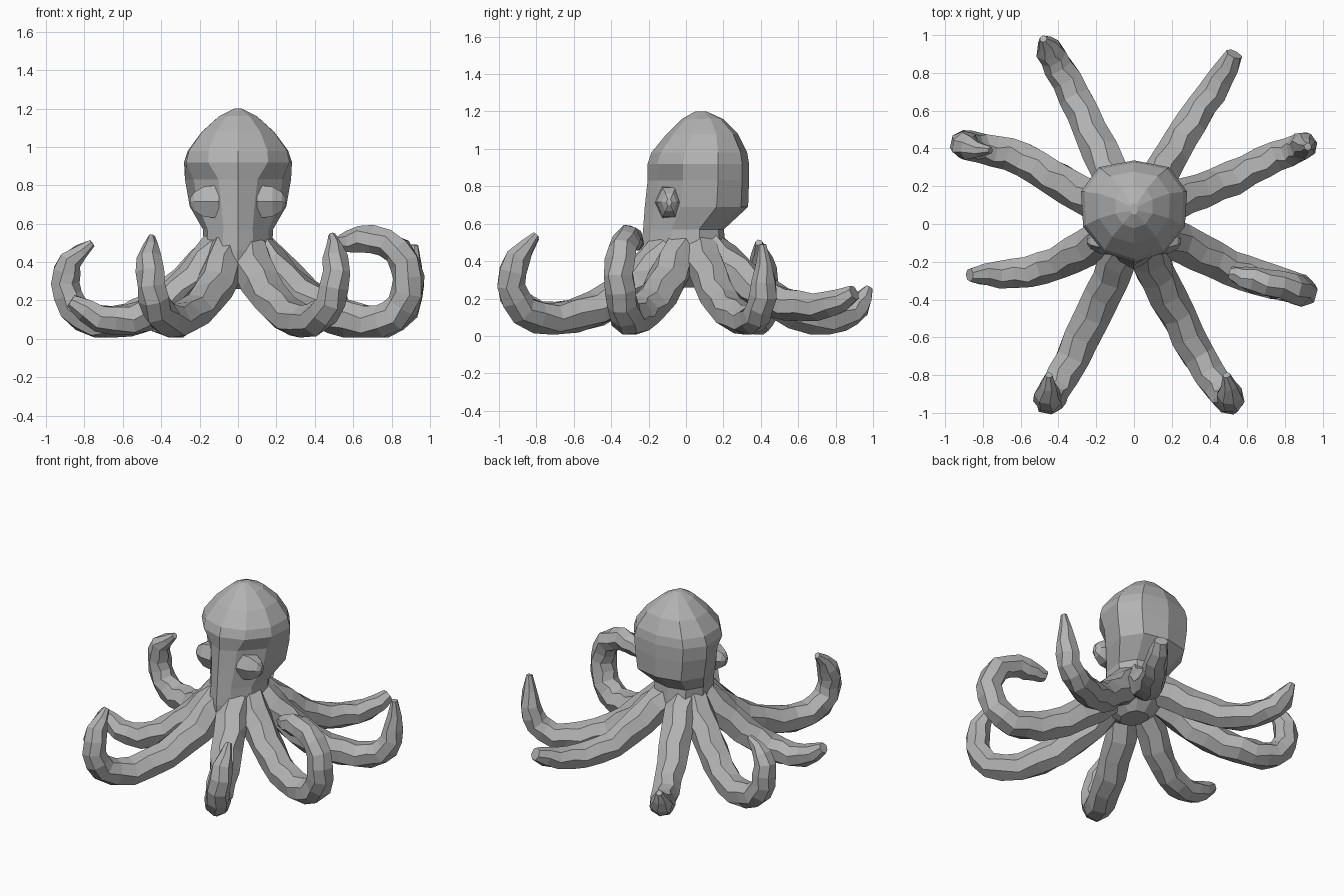
import bpy, bmesh, math, random
from mathutils import Vector

if "Cube" in bpy.data.objects:
    bpy.data.objects.remove(bpy.data.objects["Cube"])

random.seed(4)
grey = bpy.data.materials.new("plain_grey")
grey.diffuse_color = (0.45, 0.45, 0.45, 1)
grey.use_nodes = True
grey.node_tree.nodes["Principled BSDF"].inputs["Base Color"].default_value = grey.diffuse_color


def loft(name, rings):
    """Skin a list of equal-sized point rings and close both ends."""
    bm = bmesh.new()
    loops = [[bm.verts.new(p) for p in ring] for ring in rings]
    n = len(loops[0])
    for a, b in zip(loops, loops[1:]):
        for i in range(n):
            j = (i + 1) % n
            bm.faces.new((a[i], a[j], b[j], b[i]))
    bm.faces.new(loops[0][::-1])
    bm.faces.new(loops[-1])
    bmesh.ops.recalc_face_normals(bm, faces=bm.faces)
    mesh = bpy.data.meshes.new(name)
    bm.to_mesh(mesh)
    bm.free()
    mesh.materials.append(grey)
    obj = bpy.data.objects.new(name, mesh)
    bpy.context.collection.objects.link(obj)
    return obj


def spline(points):
    """Add a smooth midpoint between neighbouring path points."""
    p = [Vector(q) for q in points]
    p = [2 * p[0] - p[1]] + p + [2 * p[-1] - p[-2]]
    out = []
    for i in range(1, len(p) - 2):
        out += [p[i], (9 * (p[i] + p[i + 1]) - p[i - 1] - p[i + 2]) / 16]
    return out + [p[-2]]


parts = []


def tentacle(name, points, tip=0.02):
    path = spline(points)
    last = len(path) - 1
    flat = Vector((path[-1].x - path[0].x, path[-1].y - path[0].y, 0))
    side = Vector((-flat.y, flat.x, 0)).normalized()
    rings = []
    for i, c in enumerate(path):
        tangent = (path[min(i + 1, last)] - path[max(i - 1, 0)]).normalized()
        across = (side - tangent * side.dot(tangent)).normalized()
        up = tangent.cross(across)
        t = i / last
        r = 0.11 - 0.046 * t if t < 0.85 else 0.071 + (tip - 0.071) * (t - 0.85) / 0.15
        ring = []
        for k in range(7):
            a = math.tau * k / 7 + 0.2 * (i % 2)
            s = r * random.uniform(0.94, 1.06)
            q = c + across * s * math.cos(a) + up * s * math.sin(a)
            q.z = max(q.z, 0.004 + 0.0005 * k)
            ring.append(q)
        rings.append(ring)
    parts.append(loft(name, rings))


# Head and body: height, centre y, half width, half depth, narrowing of the face
sections = [
    (0.26, 0.00, 0.08, 0.10, 0.0), (0.35, -0.01, 0.18, 0.22, 0.1),
    (0.46, -0.01, 0.18, 0.225, 0.3), (0.57, -0.01, 0.185, 0.215, 0.4),
    (0.69, 0.06, 0.255, 0.275, 0.55), (0.83, 0.07, 0.28, 0.27, 0.5),
    (0.92, 0.07, 0.285, 0.27, 0.12), (0.98, 0.075, 0.265, 0.255, 0.05),
    (1.08, 0.09, 0.19, 0.19, 0.0), (1.16, 0.09, 0.10, 0.11, 0.0),
    (1.20, 0.08, 0.02, 0.03, 0.0),
]
rings = []
for z, yc, rx, ry, face in sections:
    ring = []
    for k in range(10):
        a = math.tau * (k + 0.5) / 10
        c, s = math.cos(a), math.sin(a)
        front = max(0, -s)
        if s > 0:  # squarer back of the head
            c = math.copysign(abs(c) ** 0.85, c) if abs(c) > 0.01 else 0
            s = min(s ** 0.85, 0.97)
        ring.append((rx * 1.03 * c * (1 - face * front), yc + ry * 1.02 * s, z))
    rings.append(ring)
body = loft("body_with_tentacles", rings)

# Eyes: faceted bulges tucked under the brow on either side of the face
for s, label in ((-1, "left"), (1, "right")):
    rings = []
    for x, r in ((0.10, 0.10), (0.18, 0.09), (0.23, 0.055), (0.25, 0.02)):
        rings.append([(s * x, -0.09 + 0.75 * r * math.cos(math.tau * k / 6),
                       0.715 + r * math.sin(math.tau * k / 6)) for k in range(6)])
    parts.append(loft(label + "_eye", rings))

# Eight tentacles, each following its own curl
tentacle("front_right_tentacle", [
    (0.05, -0.10, 0.46), (0.12, -0.27, 0.28), (0.23, -0.48, 0.15), (0.34, -0.70, 0.09),
    (0.45, -0.87, 0.14), (0.50, -0.935, 0.27), (0.51, -0.90, 0.42), (0.49, -0.80, 0.54)])
tentacle("front_left_tentacle", [
    (-0.05, -0.10, 0.46), (-0.12, -0.27, 0.28), (-0.22, -0.48, 0.15), (-0.33, -0.71, 0.09),
    (-0.42, -0.88, 0.15), (-0.45, -0.935, 0.28), (-0.46, -0.90, 0.42), (-0.45, -0.80, 0.53)])
tentacle("right_front_tentacle", [
    (0.09, -0.03, 0.46), (0.24, -0.10, 0.30), (0.42, -0.19, 0.17), (0.58, -0.26, 0.10),
    (0.74, -0.31, 0.09), (0.855, -0.34, 0.17), (0.89, -0.36, 0.32), (0.83, -0.34, 0.46),
    (0.70, -0.31, 0.52), (0.58, -0.28, 0.505), (0.51, -0.26, 0.49)], 0.035)
tentacle("left_front_tentacle", [
    (-0.09, -0.04, 0.46), (-0.24, -0.12, 0.30), (-0.40, -0.20, 0.17), (-0.56, -0.25, 0.10),
    (-0.72, -0.265, 0.11), (-0.87, -0.27, 0.20)], 0.035)
tentacle("right_back_tentacle", [
    (0.09, 0.07, 0.46), (0.26, 0.14, 0.30), (0.43, 0.20, 0.17), (0.60, 0.28, 0.10),
    (0.76, 0.36, 0.09), (0.87, 0.40, 0.16), (0.905, 0.42, 0.29), (0.92, 0.41, 0.49)])
tentacle("left_back_tentacle", [
    (-0.09, 0.07, 0.46), (-0.26, 0.15, 0.30), (-0.42, 0.24, 0.17), (-0.58, 0.34, 0.10),
    (-0.74, 0.39, 0.09), (-0.86, 0.41, 0.16), (-0.90, 0.42, 0.29), (-0.87, 0.40, 0.41),
    (-0.76, 0.39, 0.50)])
tentacle("back_right_tentacle", [
    (0.06, 0.10, 0.47), (0.15, 0.28, 0.33), (0.25, 0.45, 0.20), (0.36, 0.62, 0.16),
    (0.46, 0.77, 0.17), (0.53, 0.90, 0.23)], 0.045)
tentacle("back_left_tentacle", [
    (-0.06, 0.10, 0.47), (-0.13, 0.28, 0.33), (-0.22, 0.48, 0.18), (-0.31, 0.67, 0.09),
    (-0.40, 0.83, 0.10), (-0.45, 0.92, 0.16), (-0.48, 0.98, 0.26)])

# Merge everything into one continuous skin
for part in parts:
    mod = body.modifiers.new(part.name, 'BOOLEAN')
    mod.operation, mod.solver, mod.object = 'UNION', 'EXACT', part
    mod.use_self = True
bpy.context.view_layer.update()
graph = bpy.context.evaluated_depsgraph_get()
skin = bpy.data.meshes.new_from_object(body.evaluated_get(graph))
body.modifiers.clear()
body.data = skin
for part in parts:
    bpy.data.objects.remove(part)
